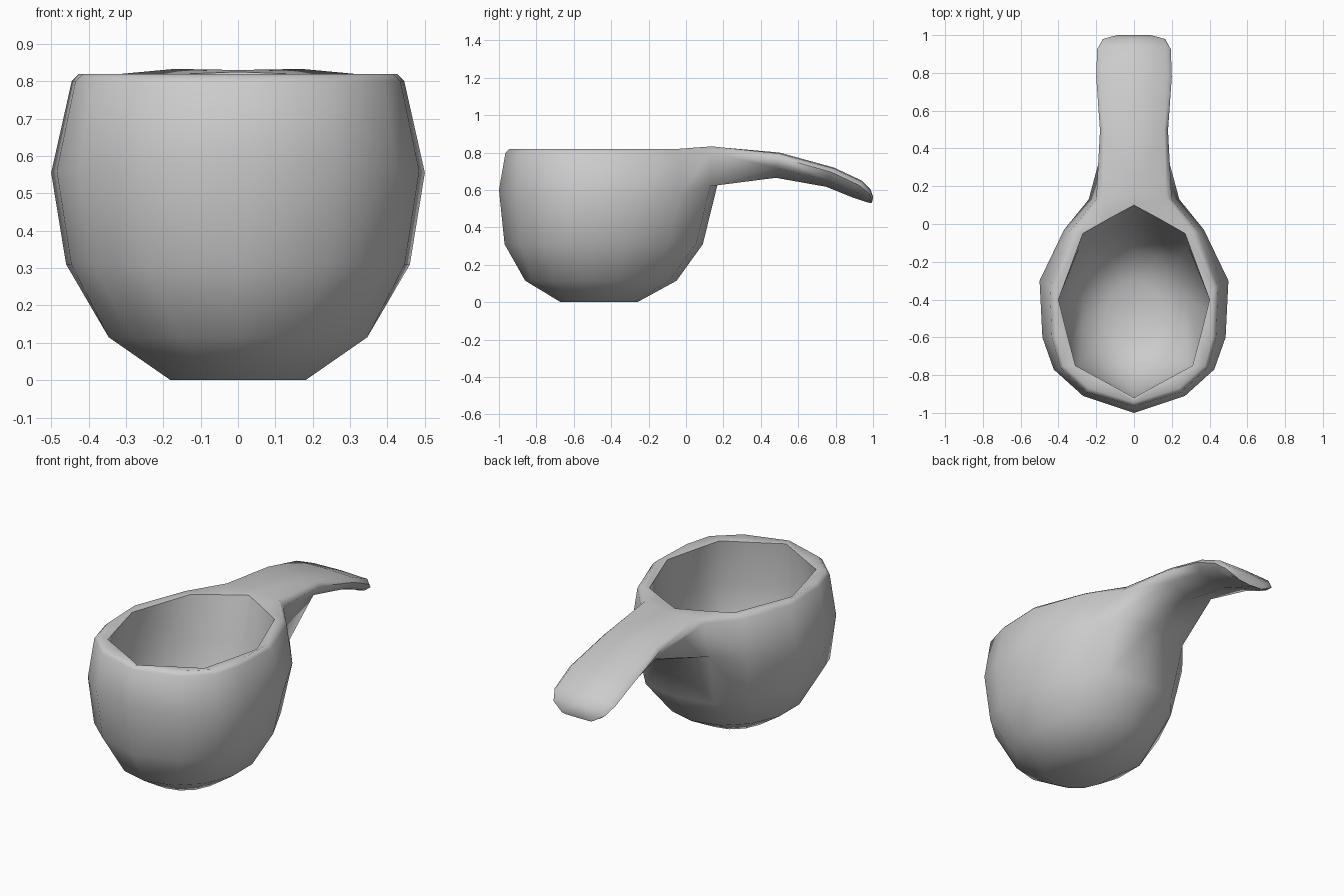
import bpy, bmesh, math

if "Cube" in bpy.data.objects:
    bpy.data.objects.remove(bpy.data.objects["Cube"])

# Half outlines of the bowl, from the front (x = 0) round to the back (x = 0)
shoulder = [(0, -1, .6), (.27, -.91, .58), (.425, -.77, .57), (.485, -.6, .56),
            (.5, -.3, .555), (.37, -.03, .58), (.24, .13, .62), (0, .17, .635)]
rim_out = [(0, -.965, .80), (.25, -.89, .80), (.39, -.76, .80), (.435, -.6, .80),
           (.445, -.33, .80), (.34, -.04, .80), (.2, .13, .80)]
rim_top = [(0, -.945, .82), (.24, -.87, .82), (.375, -.75, .82), (.415, -.6, .82),
           (.425, -.34, .82), (.31, -.04, .82), (.17, .14, .833), (0, .16, .83)]
mouth = [(0, -.92, .81), (.18, -.82, .81), (.31, -.75, .81), (.35, -.6, .81),
         (.4, -.4, .81), (.27, -.05, .815), (.13, .03, .82), (0, .1, .825)]


def fit(ring, rx, y0, y1, z0, z1):
    """Rescale an outline to a new half width, y range and height."""
    ys = [p[1] for p in ring]
    a, b = min(ys), max(ys)
    m = max(p[0] for p in ring)
    return [(x * rx / m, y0 + (y - a) / (b - a) * (y1 - y0),
             z0 + (y - a) / (b - a) * (z1 - z0)) for x, y, z in ring]


def oval(rx, y0, y1, z):
    return [(rx * math.sin(i * math.pi / 7),
             (y0 + y1) / 2 - (y1 - y0) / 2 * math.cos(i * math.pi / 7), z)
            for i in range(8)]


def handle_section(y, w, top, bot, tilt):
    mid = (top + bot) / 2
    return [(0, y, top), (w * .88, y, top - .005), (w, y - tilt * .3, top - .025),
            (w * .8, y - tilt * .7, mid - .015), (0, y - tilt, bot)]


bm = bmesh.new()


def loft(rings, side, cap_start=False, cap_end=False):
    rows = [[bm.verts.new((side * x, y, z)) for x, y, z in r] for r in rings]
    for r, s in zip(rows, rows[1:]):
        for i in range(min(len(r), len(s)) - 1):
            bm.faces.new((r[i], r[i + 1], s[i + 1], s[i]))
    if cap_start:
        bm.faces.new(rows[0])
    if cap_end:
        bm.faces.new(rows[-1])


for side in (1, -1):
    # outer bowl
    loft([oval(.185, -.67, -.26, 0), oval(.355, -.86, -.05, .115),
          fit(shoulder, .46, -.97, .09, .31, .31), shoulder, rim_out, rim_top],
         side, cap_start=True)
    # rim and cavity
    loft([rim_top, mouth, fit(mouth, .42, -.93, .03, .55, .58),
          fit(mouth, .38, -.89, -.03, .31, .33), oval(.28, -.78, -.14, .15),
          oval(.14, -.63, -.3, .07)], side, cap_end=True)
    # handle
    root = [rim_top[7], rim_top[6], rim_out[6], shoulder[6], shoulder[7]]
    loft([root,
          handle_section(.5, .18, .80, .665, .02),
          handle_section(.79, .2, .72, .617, .04),
          handle_section(.94, .195, .65, .56, .05),
          handle_section(.985, .165, .605, .535, .02),
          handle_section(1.0, .1, .565, .53, .01)], side, cap_end=True)

bmesh.ops.remove_doubles(bm, verts=bm.verts, dist=.001)
bmesh.ops.recalc_face_normals(bm, faces=bm.faces)
mesh = bpy.data.meshes.new("scoop")
bm.to_mesh(mesh)
bm.free()
scoop = bpy.data.objects.new("scoop", mesh)
bpy.context.collection.objects.link(scoop)
bpy.context.view_layer.objects.active = scoop
scoop.select_set(True)
bpy.ops.object.shade_smooth_by_angle(angle=math.radians(65))
